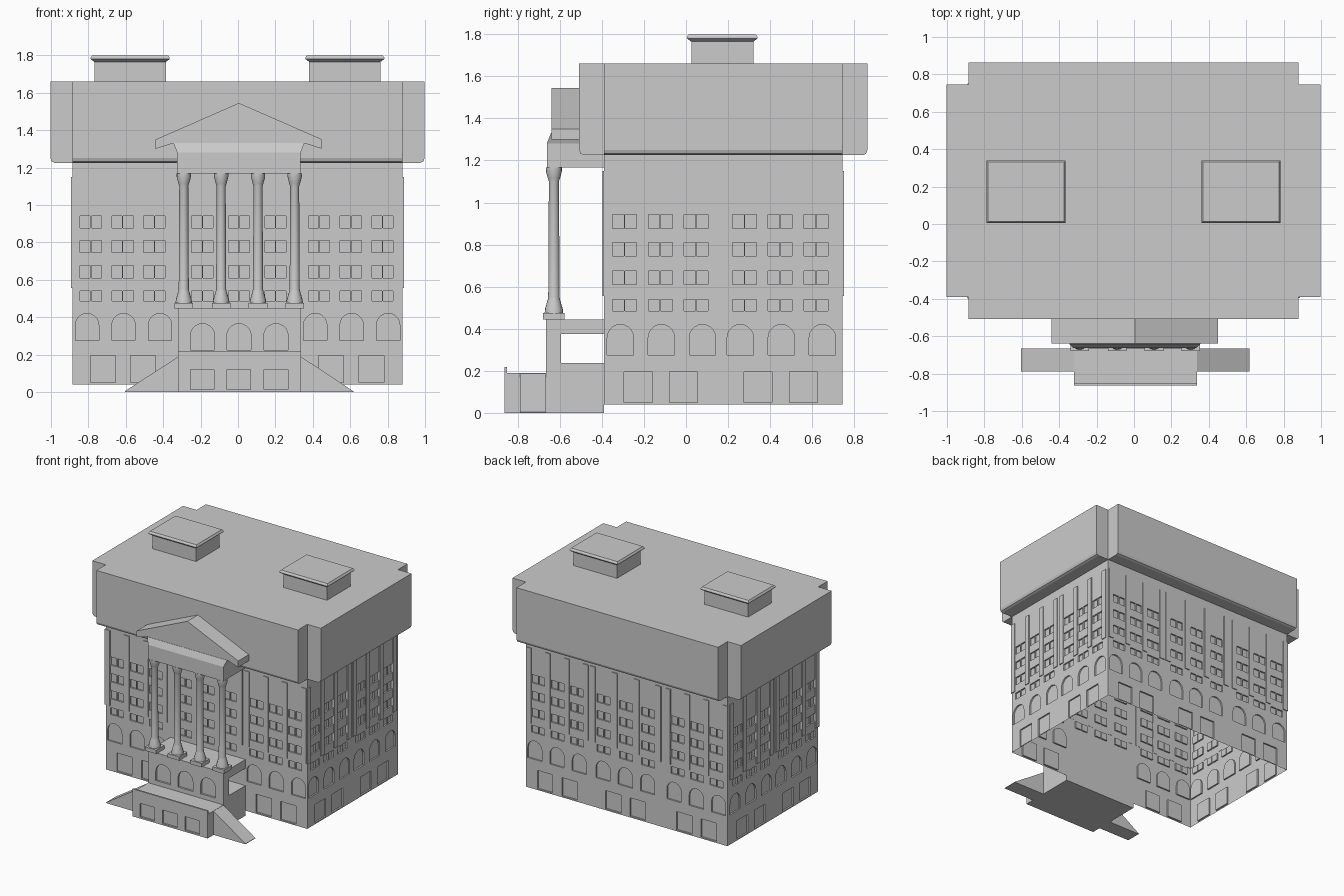
import bpy, bmesh, math

if "Cube" in bpy.data.objects:
    bpy.data.objects.remove(bpy.data.objects["Cube"])

X0, X1, Y0, Y1 = -0.885, 0.88, -0.39, 0.745      # wall planes
WALLS = {
    "front": lambda u, d, z: (u, Y0 - d, z),
    "back": lambda u, d, z: (u, Y1 + d, z),
    "left": lambda u, d, z: (X0 - d, u, z),
    "right": lambda u, d, z: (X1 + d, u, z),
}


def finish(name, bm, smooth=False):
    bmesh.ops.recalc_face_normals(bm, faces=bm.faces)
    me = bpy.data.meshes.new(name)
    bm.to_mesh(me)
    bm.free()
    ob = bpy.data.objects.new(name, me)
    bpy.context.collection.objects.link(ob)
    if smooth:
        bpy.ops.object.select_all(action='DESELECT')
        bpy.context.view_layer.objects.active = ob
        ob.select_set(True)
        bpy.ops.object.shade_smooth_by_angle(angle=math.radians(40))
    return ob


def loft(bm, loops, caps=(True, True)):
    rows = [[bm.verts.new(p) for p in loop] for loop in loops]
    n = len(rows[0])
    for a, b in zip(rows, rows[1:]):
        for i in range(n):
            j = (i + 1) % n
            bm.faces.new((a[i], a[j], b[j], b[i]))
    if caps[0]:
        bm.faces.new(rows[0])
    if caps[1]:
        bm.faces.new(rows[-1])


def prism(bm, outline, d0, d1, to_world):
    loft(bm, [[to_world(u, d, z) for u, z in outline] for d in (d0, d1)])


def rect(x0, x1, y0, y1):
    return [(x0, y0), (x1, y0), (x1, y1), (x0, y1)]


def box(bm, x0, x1, y0, y1, z0, z1, caps=(True, True)):
    loft(bm, [[(x, y, z) for x, y in rect(x0, x1, y0, y1)] for z in (z0, z1)], caps)


def arch(c, w, z0, z1):
    r = w / 2
    return [(c - r, z0), (c + r, z0)] + [
        (c + r * math.cos(t * math.pi / 10), z1 - r + r * math.sin(t * math.pi / 10))
        for t in range(11)]


def cut(ob, cutter):
    m = ob.modifiers.new("recesses", 'BOOLEAN')
    m.operation, m.solver, m.object = 'DIFFERENCE', 'EXACT', cutter
    bpy.context.view_layer.objects.active = ob
    bpy.ops.object.modifier_apply(modifier=m.name)
    bpy.data.objects.remove(cutter)


# Facade bays: recess cutters plus raised pilasters
cutters, pilasters = bmesh.new(), bmesh.new()
DEPTH = -0.012


def bay(wall, c, s=1.0, lower=True):
    f = WALLS[wall]
    for k in (-1, 0, 1):
        u = c + k * 0.17 * s
        for z0, z1 in ((0.485, 0.54), (0.61, 0.675), (0.745, 0.81), (0.877, 0.942)):
            for side in (-1, 1):
                v = u + side * 0.03
                prism(cutters, rect(v - 0.027, v + 0.027, z0, z1), 0.02, DEPTH, f)
        if lower:
            prism(cutters, arch(c + 0.005 + k * 0.195, 0.125, 0.275, 0.42), 0.02, DEPTH, f)
    for k in (-1.5, -0.5, 0.5, 1.5):
        u = c + k * 0.167 * s
        prism(pilasters, rect(u - 0.022, u + 0.022, 0.555, 1.15), 0.007, -0.002, f)
    if lower:
        for k in (-0.105, 0.11):
            u = c + k
            prism(cutters, rect(u - 0.067, u + 0.067, 0.05, 0.195), 0.02, DEPTH, f)


for wall in ("front", "back"):
    bay(wall, -0.617)
    bay(wall, 0.005, 1.15, wall == "back")
    bay(wall, 0.603)
for wall in ("left", "right"):
    bay(wall, -0.122)
    bay(wall, 0.448)

# Main walls: a box with recesses, opened at bottom and top
bm = bmesh.new()
box(bm, X0, X1, Y0, Y1, 0.04, 1.23)
walls = finish("main_walls", bm)
cut(walls, finish("wall_cutter", cutters))
bm = bmesh.new()
bm.from_mesh(walls.data)
ends = [f for f in bm.faces if all(v.co.z < 0.041 for v in f.verts)
        or all(v.co.z > 1.229 for v in f.verts)]
bmesh.ops.delete(bm, geom=ends, context='FACES')
bm.to_mesh(walls.data)
bm.free()
finish("pilasters", pilasters)


# Overhanging upper storey: plus-shaped, rounded lower edge, soffit back to walls
def plus(over, z):
    a, b, c, d = X0 - over, X1 + over, Y0 - over, Y1 + over
    return [(x, y, z) for x, y in (
        (X0, c), (X1, c), (X1, Y0), (b, Y0), (b, Y1), (X1, Y1),
        (X1, d), (X0, d), (X0, Y1), (a, Y1), (a, Y0), (X0, Y0))]


bm = bmesh.new()
loft(bm, [plus(0, 1.225), plus(0.095, 1.225), plus(0.111, 1.232),
          plus(0.118, 1.25), plus(0.118, 1.66)], (False, True))
bmesh.ops.remove_doubles(bm, verts=bm.verts, dist=0.0001)
finish("upper_storey", bm)

# Rooftop housings with flared caps
for name, x0, x1 in (("left", -0.768, -0.385), ("right", 0.38, 0.762)):
    bm = bmesh.new()
    loft(bm, [[(x, y, z) for x, y in rect(x0 - o, x1 + o, 0.025 - o, 0.32 + o)]
              for o, z in ((0, 1.66), (0, 1.765), (0.02, 1.78), (0.02, 1.788), (0.012, 1.8))],
         (False, True))
    finish(name + "_roof_housing", bm)

# Pediment and entablature
across = lambda u, d, z: (u, d, z)
bm = bmesh.new()
prism(bm, [(-0.44, 1.30), (-0.345, 1.33), (0.355, 1.33), (0.45, 1.30),
           (0.45, 1.35), (0.005, 1.545), (-0.44, 1.35)], -0.64, -0.50, across)
finish("pediment", bm)
bm = bmesh.new()
loft(bm, [[(x, y, z) for x, y in rect(0.005 - w, 0.005 + w, yf, Y0)]
          for w, yf, z in ((0.33, -0.662, 1.167), (0.33, -0.662, 1.28), (0.35, -0.642, 1.33))])
finish("entablature", bm)

# Columns: square plinth, bell base, slim shaft, flared capital
PROFILE = [(0.044, 0.475), (0.042, 0.495), (0.03, 0.535), (0.027, 0.55),
           (0.024, 1.10), (0.029, 1.115), (0.038, 1.15), (0.038, 1.167)]
for i, cx in enumerate((-0.29, -0.09, 0.107, 0.303)):
    bm = bmesh.new()
    box(bm, cx - 0.05, cx + 0.05, -0.68, -0.578, 0.445, 0.475)
    loft(bm, [[(cx + r * math.cos(k * math.pi / 8), -0.628 + r * math.sin(k * math.pi / 8), z)
               for k in range(16)] for r, z in PROFILE])
    finish("column_%d" % (i + 1), bm, True)

# Porch: arcade front wall, balcony slab, entrance floor block
PX0, PX1 = -0.32, 0.338
bm, cutter = bmesh.new(), bmesh.new()
box(bm, PX0, PX1, -0.665, -0.595, 0, 0.445)
for c in (-0.19, 0.005, 0.203):
    prism(cutter, arch(c, 0.13, 0.225, 0.365), -0.70, -0.65, across)
arcade = finish("porch_arcade", bm)
cut(arcade, finish("arch_cutter", cutter))
bm = bmesh.new()
box(bm, PX0, PX1, -0.595, Y0, 0.375, 0.445)
finish("balcony_slab", bm)
bm = bmesh.new()
box(bm, PX0, PX1, -0.595, Y0, 0, 0.238)
finish("entrance_floor", bm)

# Front terrace with parapet and recessed openings
bm, cutter = bmesh.new(), bmesh.new()
side = lambda u, d, z: (d, u, z)
prism(bm, [(-0.863, 0), (-0.665, 0), (-0.665, 0.19), (-0.85, 0.19),
           (-0.85, 0.217), (-0.863, 0.217)], PX0, PX1, side)
for c in (-0.19, 0.005, 0.203):
    prism(cutter, rect(c - 0.063, c + 0.063, 0.012, 0.12), -0.90, -0.85, across)
terrace = finish("terrace", bm)
cut(terrace, finish("opening_cutter", cutter))

# Sloped side ramps
for name, tip, inner in (("left", -0.605, PX0), ("right", 0.617, PX1)):
    bm = bmesh.new()
    prism(bm, [(tip, 0), (inner, 0), (inner, 0.188), (tip, 0.004)], -0.788, -0.665, across)
    finish(name + "_ramp", bm)
